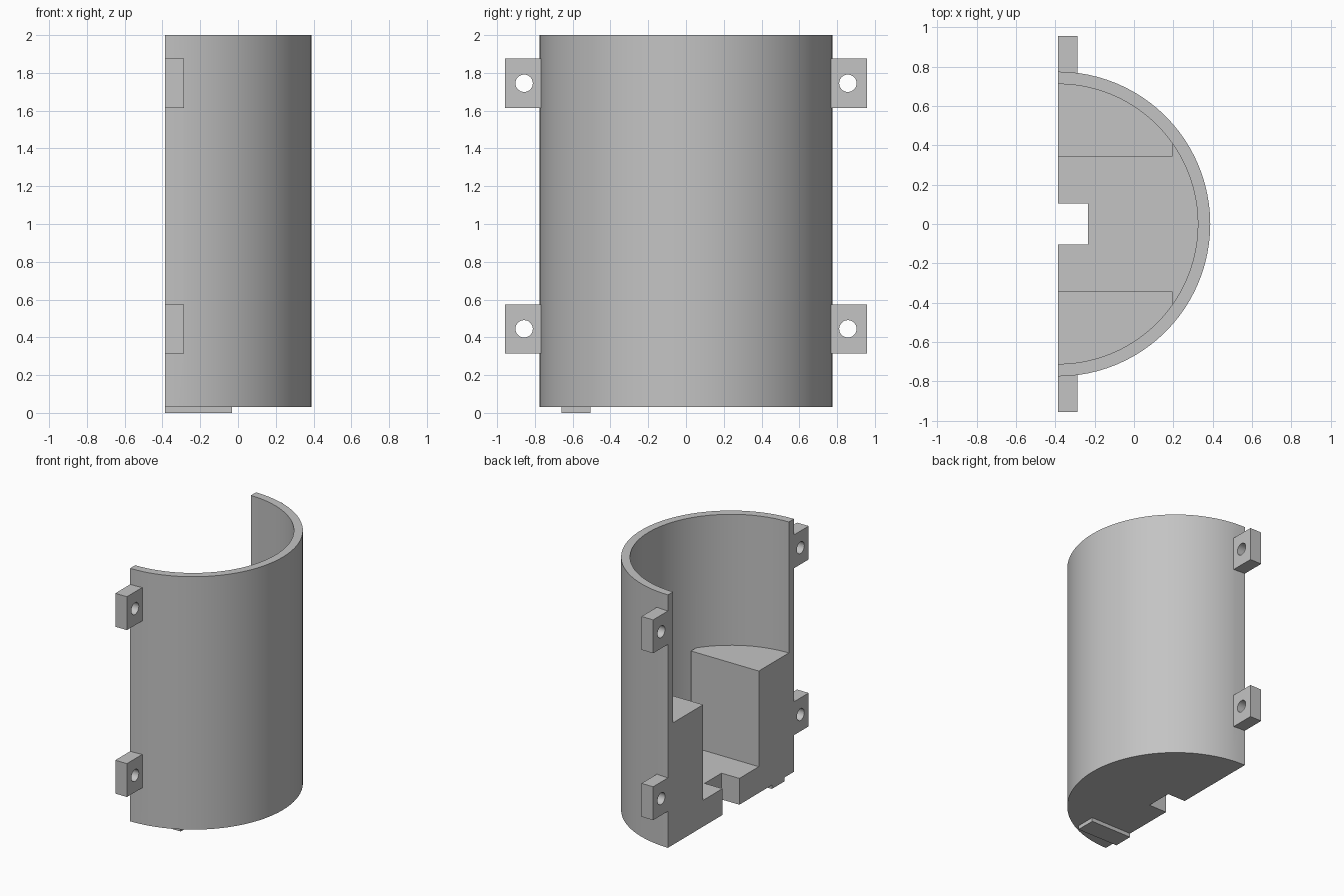
import bpy, bmesh
from math import cos, sin, pi, acos, radians
from mathutils import Matrix

if "Cube" in bpy.data.objects:
    bpy.data.objects.remove(bpy.data.objects["Cube"])

BACK = -0.387            # plane of the open side
OUTER, INNER = 0.775, 0.712
BOTTOM, FLOOR, LEDGE, TOP = 0.03, 0.235, 0.98, 2.0

grey = bpy.data.materials.new("light grey plastic")
grey.use_nodes = True
color = (0.55, 0.55, 0.55, 1)
grey.diffuse_color = color
grey.node_tree.nodes["Principled BSDF"].inputs["Base Color"].default_value = color


def make_object(name, bm):
    bmesh.ops.recalc_face_normals(bm, faces=bm.faces)
    mesh = bpy.data.meshes.new(name)
    bm.to_mesh(mesh)
    bm.free()
    mesh.materials.append(grey)
    obj = bpy.data.objects.new(name, mesh)
    bpy.context.collection.objects.link(obj)
    return obj


def prism(name, outline, z0, z1):
    bm = bmesh.new()
    face = bm.faces.new([bm.verts.new((x, y, z0)) for x, y in outline])
    top = bmesh.ops.extrude_face_region(bm, geom=[face])["geom"]
    verts = [v for v in top if isinstance(v, bmesh.types.BMVert)]
    bmesh.ops.translate(bm, verts=verts, vec=(0, 0, z1 - z0))
    return make_object(name, bm)


def box(name, x0, x1, y0, y1, z0, z1):
    return prism(name, [(x0, y0), (x1, y0), (x1, y1), (x0, y1)], z0, z1)


def arc(radius, a0, a1, steps):
    angles = [a0 + (a1 - a0) * i / steps for i in range(steps + 1)]
    return [(BACK + radius * cos(a), radius * sin(a)) for a in angles]


def combine(body, part, operation):
    mod = body.modifiers.new(part.name, "BOOLEAN")
    mod.operation, mod.solver, mod.object = operation, "EXACT", part
    bpy.context.view_layer.objects.active = body
    bpy.ops.object.modifier_apply(modifier=mod.name)
    bpy.data.objects.remove(part)


# Half-round housing, hollowed above its floor
body = prism("half_round_housing", arc(OUTER, -pi / 2, pi / 2, 48), BOTTOM, TOP)
cavity = arc(INNER, -pi / 2, pi / 2, 48)
cavity = [(BACK - 0.1, -INNER)] + cavity + [(BACK - 0.1, INNER)]
combine(body, prism("cavity", cavity, FLOOR, TOP + 0.1), "DIFFERENCE")

# Solid ledge blocks on both sides, sunk slightly into wall and floor
sunk = OUTER - 0.03
start = acos((0.197 - BACK) / sunk)
for side in (-1, 1):
    outline = [(BACK, 0.343), (0.197, 0.343)] + arc(sunk, start, pi / 2, 16)
    block = prism("ledge_block", [(x, side * y) for x, y in outline], 0.1, LEDGE)
    combine(body, block, "UNION")

# Cable notch in the floor
combine(body, box("notch", BACK - 0.1, -0.233, -0.104, 0.104, 0, 0.5), "DIFFERENCE")

# Mounting tabs with screw holes
for side in (-1, 1):
    for z in (0.445, 1.745):
        y0, y1 = sorted((side * 0.74, side * 0.957))
        tab = box("mounting_tab", BACK, -0.287, y0, y1, z - 0.13, z + 0.13)
        combine(body, tab, "UNION")
        bm = bmesh.new()
        place = Matrix.Translation((BACK, side * 0.857, z)) @ Matrix.Rotation(pi / 2, 4, "Y")
        bmesh.ops.create_cone(bm, cap_ends=True, segments=32, radius1=0.046,
                              radius2=0.046, depth=0.5, matrix=place)
        combine(body, make_object("screw_hole", bm), "DIFFERENCE")

# Thin locating foot under the floor
combine(body, box("locating_foot", BACK, -0.033, -0.658, -0.505, 0, 0.1), "UNION")

# Smooth curved walls, crisp corners
body.select_set(True)
bpy.context.view_layer.objects.active = body
bpy.ops.object.shade_smooth_by_angle(angle=radians(30))
